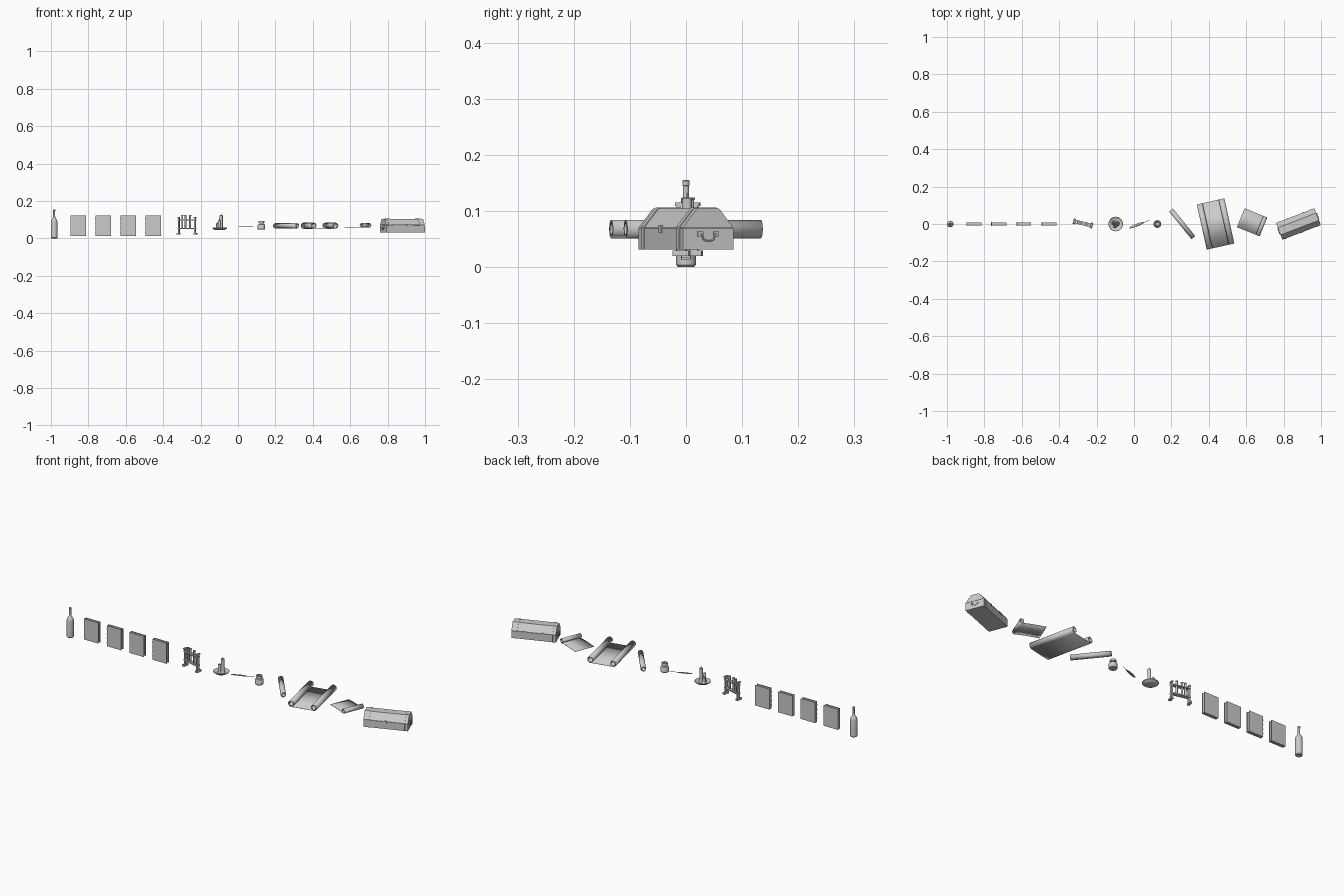
import bpy, bmesh
from math import sin, cos, pi, radians
from mathutils import Matrix, Vector

if "Cube" in bpy.data.objects:
    bpy.data.objects.remove(bpy.data.objects["Cube"])


def frame(x, y, z, deg=0):
    return Matrix.Translation((x, y, z)) @ Matrix.Rotation(radians(deg), 4, 'Z')


def make(name, bm, mat, angle=35):
    bmesh.ops.recalc_face_normals(bm, faces=bm.faces)
    me = bpy.data.meshes.new(name)
    bm.to_mesh(me)
    bm.free()
    for p in me.polygons:
        p.use_smooth = True
    me.set_sharp_from_angle(angle=radians(angle))
    ob = bpy.data.objects.new(name, me)
    bpy.context.collection.objects.link(ob)
    ob.matrix_world = mat
    return ob


def box(name, size, loc, mat=Matrix()):
    bm = bmesh.new()
    bmesh.ops.create_cube(bm, size=1)
    bmesh.ops.scale(bm, vec=size, verts=bm.verts)
    bmesh.ops.translate(bm, vec=loc, verts=bm.verts)
    return make(name, bm, mat)


def lathe(name, profile, mat, sides=24):
    """Revolve (radius, z) points about z."""
    bm = bmesh.new()
    vs = [bm.verts.new((r, 0, z)) for r, z in profile]
    es = [bm.edges.new(p) for p in zip(vs, vs[1:])]
    bmesh.ops.spin(bm, geom=vs + es, cent=(0, 0, 0), axis=(0, 0, 1),
                   angle=2 * pi, steps=sides, use_duplicate=False)
    bmesh.ops.remove_doubles(bm, verts=bm.verts, dist=1e-5)
    return make(name, bm, mat)


def prism(name, pts, depth, loc, mat):
    """Extrude a (y, z) outline along x, centred on loc."""
    bm = bmesh.new()
    f = bm.faces.new([bm.verts.new((-depth / 2, y, z)) for y, z in pts])
    r = bmesh.ops.extrude_face_region(bm, geom=[f])
    bmesh.ops.translate(bm, vec=(depth, 0, 0),
                        verts=[v for v in r['geom'] if isinstance(v, bmesh.types.BMVert)])
    bmesh.ops.translate(bm, vec=loc, verts=bm.verts)
    return make(name, bm, mat, 20)


def ribbon(name, pts, width, mat):
    """Paper sheet: an (x, z) line swept along y."""
    bm = bmesh.new()
    rows = [[bm.verts.new((x, s * width / 2, z)) for s in (-1, 1)] for x, z in pts]
    for a, b in zip(rows, rows[1:]):
        bm.faces.new((a[0], b[0], b[1], a[1]))
    ob = make(name, bm, mat)
    m = ob.modifiers.new("thickness", 'SOLIDIFY')
    m.thickness, m.offset = 0.0012, 0
    return ob


def spiral(cx, r0, r1, turns, n=48):
    """Unrolling spiral that ends at the bottom, heading towards +x."""
    out = []
    for i in range(n + 1):
        t = i / n
        a = -pi / 2 - 2 * pi * turns * (1 - t)
        r = r0 + (r1 - r0) * t
        out.append((cx + r * cos(a), r * sin(a)))
    return out


# Bottle
lathe("bottle", [(0, 0.003), (0.010, 0.002), (0.014, 0), (0.0175, 0.004), (0.0175, 0.088),
                 (0.016, 0.097), (0.011, 0.105), (0.0065, 0.112), (0.0055, 0.12), (0.0055, 0.145),
                 (0.0065, 0.146), (0.0065, 0.154), (0.005, 0.155), (0.004, 0.146), (0, 0.14)],
      frame(-0.983, 0, 0))

# Books: covers, page block, ribbed spine on the -x side
for i, x in enumerate((-0.853, -0.72, -0.587, -0.453)):
    m = frame(x, 0, 0.068)
    for s, side in ((-1, "front"), (1, "back")):
        box(f"book_{side}_cover_{i}", (0.083, 0.002, 0.109), (0, s * 0.008, 0), m)
    box(f"book_pages_{i}", (0.077, 0.014, 0.103), (-0.001, 0, 0), m)
    box(f"book_spine_{i}", (0.002, 0.018, 0.109), (-0.0415, 0, 0), m)
    for k in (-0.036, -0.012, 0.012, 0.036):
        box(f"book_spine_rib_{i}", (0.003, 0.019, 0.005), (-0.042, 0, k), m)

# Test tube rack
m = frame(-0.273, 0.003, 0, -14)
for s in (-1, 1):
    box("rack_post", (0.007, 0.016, 0.090), (s * 0.045, 0, 0.07), m)
    box("rack_foot", (0.013, 0.030, 0.010), (s * 0.047, 0, 0.025), m)
    box("rack_cap", (0.010, 0.022, 0.006), (s * 0.045, 0, 0.112), m)
box("rack_upper_shelf", (0.100, 0.020, 0.006), (0, 0, 0.098), m)
box("rack_lower_shelf", (0.100, 0.020, 0.006), (0, 0, 0.053), m)
for x in (-0.026, -0.009, 0.018):
    lathe("test_tube", [(0, 0.052), (0.003, 0.053), (0.0052, 0.058), (0.0052, 0.12), (0.0065, 0.121),
                        (0.0065, 0.124), (0.0045, 0.124), (0.0045, 0.07), (0, 0.065)],
          m @ Matrix.Translation((x, 0, 0)), 16)

# Candle dish with three melted candles
m = frame(-0.098, 0, 0)
lathe("candle_dish", [(0, 0.044), (0.020, 0.044), (0.030, 0.047), (0.039, 0.054), (0.039, 0.057),
                      (0.036, 0.057), (0.028, 0.051), (0, 0.050)], m, 32)
for x, y, r, h in ((0.008, 0.002, 0.0085, 0.124), (-0.011, 0.006, 0.0075, 0.082),
                   (-0.003, -0.011, 0.007, 0.096)):
    c = m @ Matrix.Translation((x, y, 0))
    lathe("candle", [(0, 0.05), (r * 1.5, 0.05), (r * 1.2, 0.055), (r, 0.064), (r, h - 0.002),
                     (r * 0.8, h), (r * 0.5, h - 0.002), (0, h - 0.002)], c, 16)
    lathe("candle_wick", [(0, h - 0.003), (0.001, h - 0.003), (0.001, h + 0.008), (0, h + 0.009)], c, 6)

# Quill: thin shaft and leaf-shaped vane
m = frame(0.033, 0.001, 0.066, 21)
lathe("quill_shaft", [(0, -0.056), (0.0012, -0.05), (0.0012, 0.02), (0.0005, 0.057), (0, 0.057)],
      m @ Matrix.Rotation(-pi / 2, 4, 'Y'), 8)
bm = bmesh.new()
rows = []
for i in range(11):
    t = i / 10
    w = 0.0075 * sin(pi * (0.04 + 0.94 * t)) ** 0.6
    x = -0.057 + 0.085 * t
    rows.append([bm.verts.new((x + 0.006 * abs(s) * -1, s * w, 0.001 * (1 - abs(s)))) for s in (-1, 0, 1)])
for a, b in zip(rows, rows[1:]):
    for k in (0, 1):
        bm.faces.new((a[k], b[k], b[k + 1], a[k + 1]))
vane = make("quill_vane", bm, m)
vane.modifiers.new("thickness", 'SOLIDIFY').thickness = 0.0006

# Inkwell
lathe("inkwell", [(0, 0.047), (0.018, 0.047), (0.0205, 0.05), (0.0205, 0.071), (0.018, 0.075),
                  (0.011, 0.077), (0.010, 0.082), (0.015, 0.083), (0.0155, 0.086), (0.0155, 0.092),
                  (0.0145, 0.094), (0.010, 0.094), (0.009, 0.088), (0, 0.088)], frame(0.125, 0, 0))

# Closed scroll
ribbon("rolled_scroll", spiral(0, 0.007, 0.0135, 3, 72), 0.19, frame(0.258, 0.001, 0.068, 39))

# Open scroll with a roll along both sides
left = spiral(-0.059, 0.009, 0.0165, 2.5, 60)
right = [(-x, z) for x, z in reversed(left)]
ribbon("open_scroll", left + right, 0.247, frame(0.436, 0, 0.0685, 12.5))

# Half-open scroll, roll on the right side
roll = [(-x, z) for x, z in reversed(spiral(-0.053, 0.006, 0.012, 2.5, 60))]
sheet = [(-0.066 + 0.119 * i / 10, -0.012 + 0.002 * sin(pi * i / 10)) for i in range(10)]
ribbon("half_open_scroll", sheet + roll, 0.109, frame(0.632, 0.009, 0.07, -22))

# Chest: box body, faceted lid, end bands
m = frame(0.879, 0, 0.032, 21)
LID = [(-0.049, 0.039), (0.049, 0.039), (0.021, 0.073), (-0.021, 0.073)]
box("chest_body", (0.220, 0.096, 0.038), (0, 0, 0.019), m)
prism("chest_lid", [(y * 0.98, z) for y, z in LID], 0.220, (0, 0, 0), m)
BAND = [(-0.0495, 0), (0.0495, 0), (0.0495, 0.040), (0.0215, 0.0745), (-0.0215, 0.0745), (-0.0495, 0.040)]
for s in (-1, 1):
    prism("chest_band", BAND, 0.014, (s * 0.088, 0, 0), m)
    # drooping handle with mounting plates
    for y in (-0.015, 0.015):
        box("handle_plate", (0.003, 0.010, 0.009), (s * 0.111, y, 0.027), m)
    cu = bpy.data.curves.new("chest_handle", 'CURVE')
    cu.dimensions = '3D'
    cu.bevel_depth, cu.bevel_resolution = 0.0016, 2
    sp = cu.splines.new('POLY')
    pts = [(-0.015, 0.027), (-0.012, 0.026), (-0.010, 0.018), (-0.005, 0.015),
           (0.005, 0.015), (0.010, 0.018), (0.012, 0.026), (0.015, 0.027)]
    sp.points.add(len(pts) - 1)
    for p, (y, z) in zip(sp.points, pts):
        p.co = (s * 0.1125, y, z, 1)
    handle = bpy.data.objects.new("chest_handle", cu)
    bpy.context.collection.objects.link(handle)
    handle.matrix_world = m
# Latch and hinges
box("chest_latch", (0.012, 0.003, 0.014), (0, -0.049, 0.036), m)
for x in (-0.045, 0.045):
    box("chest_hinge", (0.010, 0.003, 0.010), (x, 0.0485, 0.037), m)
